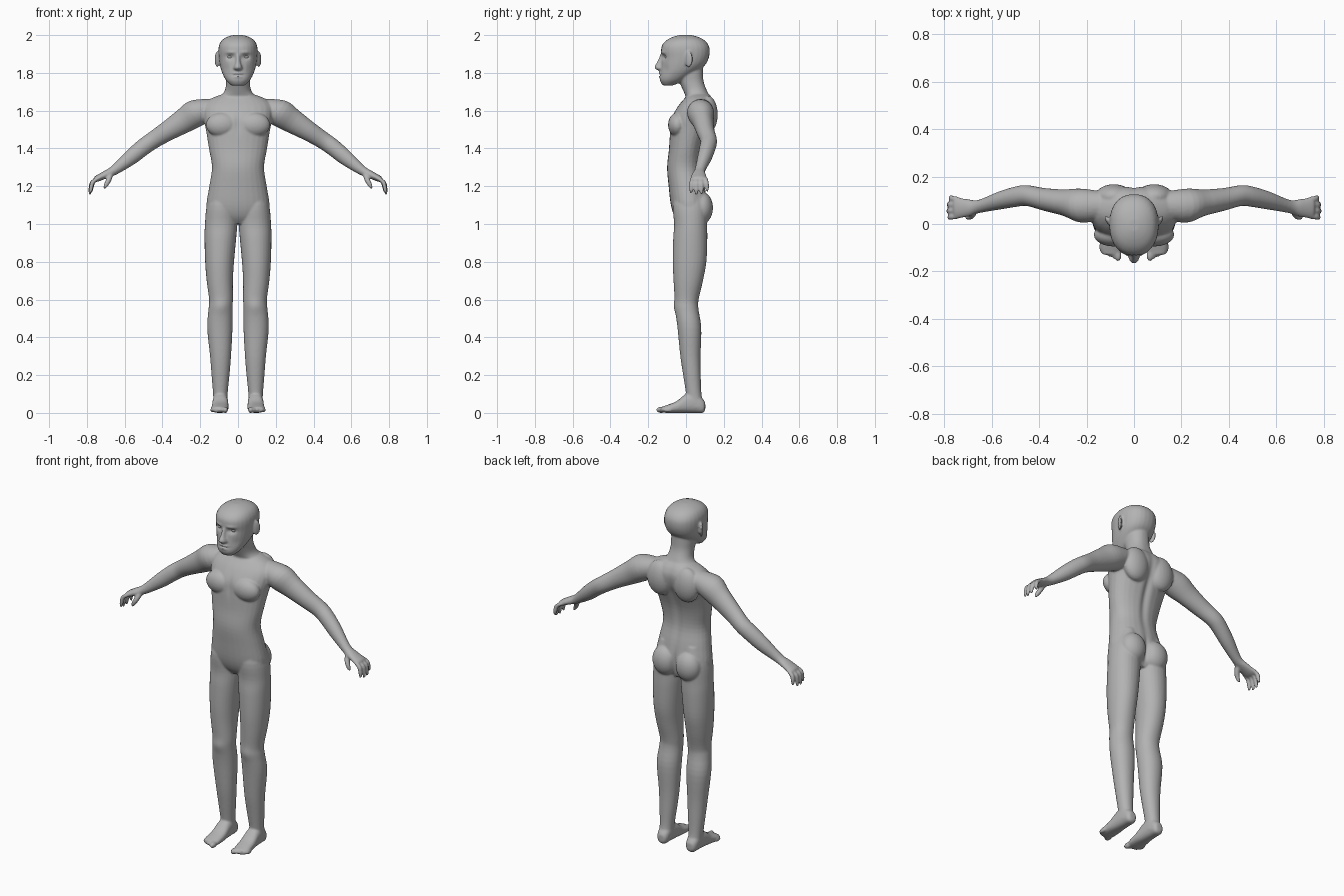
import bpy, bmesh, math
from mathutils import Vector, Matrix

skin = bpy.data.materials.new("neutral grey")
skin.diffuse_color = (0.45, 0.45, 0.45, 1)
bm = bmesh.new()
SIDES = 28


def spline(p, t):
    """Catmull-Rom through a list of vectors; t counts in list steps."""
    i = min(int(t), len(p) - 2)
    f = t - i
    a, b, c, d = p[max(i - 1, 0)], p[i], p[i + 1], p[min(i + 2, len(p) - 1)]
    return 0.5 * (2 * b + (c - a) * f + (2 * a - 5 * b + 4 * c - d) * f * f
                  + (3 * b - a - 3 * c + d) * f ** 3)


def loft(rings, mirror, power=2.2, sub=4):
    """Skin rounded rings given as (centre, half axis u, half axis v)."""
    cs, us, vs = zip(*rings)
    for s in ((1, -1) if mirror else (1,)):
        loops = []
        for k in range((len(rings) - 1) * sub + 1):
            c, u, v = (spline(q, k / sub) for q in (cs, us, vs))
            loop = []
            for j in range(SIDES):
                a = 2 * math.pi * j / SIDES
                ca, sa = math.cos(a), math.sin(a)
                p = (c + u * math.copysign(abs(ca) ** (2 / power), ca)
                     + v * math.copysign(abs(sa) ** (2 / power), sa))
                loop.append(bm.verts.new((p.x * s, p.y, p.z)))
            loops.append(loop)
        for a, b in zip(loops, loops[1:]):
            for j in range(SIDES):
                n = (j + 1) % SIDES
                bm.faces.new((a[j], a[n], b[n], b[j]))
        bm.faces.new(loops[0])
        bm.faces.new(loops[-1])


def column(rows, mirror=False, axis="z", power=2.2):
    """Rows: position on axis, x from/to, other axis from/to."""
    rings = []
    for t, x0, x1, q0, q1 in rows:
        x, q, hx, hq = (x0 + x1) / 2, (q0 + q1) / 2, (x1 - x0) / 2, (q1 - q0) / 2
        if axis == "z":
            rings.append((Vector((x, q, t)), Vector((hx, 0, 0)), Vector((0, hq, 0))))
        else:
            rings.append((Vector((x, t, q)), Vector((hx, 0, 0)), Vector((0, 0, hq))))
    loft(rings, mirror, power)


def limb(rows):
    """Rows: x, y, z, half depth in y, half thickness across; mirrored."""
    d = (Vector(rows[-1][:3]) - Vector(rows[0][:3])).normalized()
    y = Vector((0, 1, 0))
    u = (y - d * y.dot(d)).normalized()
    v = d.cross(u)
    loft([(Vector(r[:3]), u * r[3], v * r[4]) for r in rows], True, 2.0)


def ball(target, x, y, z, rx, ry, rz, tilt=0):
    for s in ((1, -1) if x else (1,)):
        m = (Matrix.Translation((x * s, y, z)) @ Matrix.Rotation(tilt * s, 4, "Z")
             @ Matrix.Diagonal((rx, ry, rz, 1)))
        bmesh.ops.create_uvsphere(target, u_segments=24, v_segments=16, radius=1, matrix=m)


def finish(name, mesh_bm):
    bmesh.ops.recalc_face_normals(mesh_bm, faces=mesh_bm.faces)
    me = bpy.data.meshes.new(name)
    mesh_bm.to_mesh(me)
    mesh_bm.free()
    me.materials.append(skin)
    ob = bpy.data.objects.new(name, me)
    bpy.context.collection.objects.link(ob)
    return ob


# torso
column([(z, -w, w, a, b) for z, w, a, b in (
    (1.00, .09, -.03, .08), (1.04, .15, -.06, .10), (1.10, .167, -.08, .115),
    (1.20, .152, -.092, .10), (1.30, .138, -.10, .08), (1.40, .154, -.09, .09),
    (1.50, .170, -.085, .125), (1.56, .182, -.078, .15), (1.62, .185, -.045, .158),
    (1.66, .15, -.012, .145), (1.685, .09, .01, .125))])
ball(bm, .075, .083, 1.085, .075, .06, .085)     # buttocks
ball(bm, .085, -.045, 1.525, .085, .05, .065)    # chest
ball(bm, .085, .115, 1.58, .08, .053, .10)       # shoulder blades

# neck
column([(z, -w, w, a, b) for z, w, a, b in (
    (1.62, .15, .02, .14), (1.66, .115, .005, .135), (1.70, .073, -.012, .115),
    (1.75, .063, -.035, .095), (1.80, .065, -.06, .09), (1.86, .06, -.05, .09))])

# head, nose, lips and ears
column([(z, -w, w, a, b) for z, w, a, b in (
    (1.733, .035, -.122, -.07), (1.76, .063, -.138, -.01), (1.80, .084, -.136, .05),
    (1.84, .096, -.132, .10), (1.88, .102, -.129, .121), (1.92, .104, -.132, .126),
    (1.95, .099, -.125, .118), (1.975, .083, -.10, .095), (1.992, .054, -.065, .06),
    (2.001, .02, -.03, .02))], power=2.25)
column([(1.812, -.013, .013, -.146, -.10), (1.822, -.024, .024, -.163, -.10),
        (1.835, -.021, .021, -.166, -.10), (1.86, -.013, .013, -.152, -.10),
        (1.90, -.013, .013, -.135, -.10)])
ball(bm, 0, -.130, 1.797, .030, .015, .008)
ball(bm, 0, -.130, 1.780, .027, .014, .008)
ball(bm, .110, .014, 1.872, .009, .024, .043, -.5)

# legs and feet
column([
    (.03, .055, .13, .005, .095), (.10, .055, .132, 0, .082), (.20, .045, .14, -.015, .078),
    (.30, .037, .148, -.03, .077), (.45, .029, .163, -.045, .081), (.55, .029, .156, -.058, .066),
    (.60, .027, .153, -.06, .067), (.70, .027, .166, -.066, .09), (.80, .021, .174, -.07, .108),
    (.92, .010, .177, -.068, .113), (1.0, .004, .175, -.063, .112), (1.10, .008, .165, -.07, .112),
    (1.20, .03, .13, -.05, .09)], True, power=2.1)
column([
    (.102, .075, .11, .015, .055), (.088, .062, .124, 0, .075), (.05, .055, .131, 0, .11),
    (0, .052, .135, 0, .10), (-.05, .05, .139, 0, .062), (-.10, .052, .142, 0, .042),
    (-.13, .06, .132, .003, .032)], True, "y", 2.4)
for i in range(5):                                # toes
    r = .014 if i == 0 else .0095
    ball(bm, .067 + .0175 * i, -.132 + .009 * i, .016, r, .026, r + .003)

# arms and palms
limb([(.10, .08, 1.625, .05, .045), (.215, .077, 1.59, .072, .073), (.295, .09, 1.541, .056, .064),
      (.38, .104, 1.488, .048, .052), (.452, .12, 1.442, .044, .046), (.50, .115, 1.408, .043, .045),
      (.568, .099, 1.353, .038, .041), (.655, .074, 1.285, .028, .026), (.70, .068, 1.262, .037, .021),
      (.75, .068, 1.238, .044, .016), (.758, .068, 1.232, .036, .010)])
# fingers and thumb
for y0, y1, reach in ((.034, .026, .9), (.057, .054, 1), (.080, .083, .97), (.102, .113, .8)):
    q = y1 - y0
    limb([(.738, y0, 1.244, .011, .011), (.738 + .034 * reach, y0 + q / 2, 1.244 - .024 * reach, .012, .012),
          (.738 + .044 * reach, y0 + q * .8, 1.244 - .058 * reach, .011, .011),
          (.738 + .047 * reach, y1, 1.244 - .088 * reach, .007, .007)])
limb([(.672, .06, 1.268, .016, .014), (.684, .038, 1.234, .015, .014),
      (.698, .028, 1.208, .012, .012), (.708, .028, 1.188, .007, .007)])

# fuse everything into one smooth skin
raw = finish("body", bm)
rm = raw.modifiers.new("fuse", "REMESH")
rm.mode = "VOXEL"
rm.voxel_size = .0055
sm = raw.modifiers.new("soften", "SMOOTH")
sm.factor, sm.iterations = .5, 5
fused = bpy.data.meshes.new_from_object(raw.evaluated_get(bpy.context.evaluated_depsgraph_get()))
raw.modifiers.clear()
raw.data = fused
fused.materials.clear()
fused.materials.append(skin)

# sculpted hollows and ridges: centre, radii, push along y
DENTS = (
    (.042, -.125, 1.884, .022, .03, .014, .013),   # eye sockets
    (.040, -.125, 1.908, .028, .03, .008, -.005),  # brows
    (0, -.14, 1.788, .028, .03, .004, .007),       # mouth line
    (.062, -.10, 1.815, .02, .04, .025, .005),     # cheeks
    (0, .14, 1.42, .02, .09, .20, -.014),          # spine
    (0, .13, 1.08, .014, .06, .07, -.015),         # seat cleft
    (0, -.09, 1.54, .015, .05, .06, .006),         # breastbone
    (.09, -.05, .565, .035, .03, .035, -.006))     # kneecaps
for v in fused.vertices:
    x, y, z = abs(v.co.x), v.co.y, v.co.z
    for cx, cy, cz, rx, ry, rz, push in DENTS:
        e = ((x - cx) / rx) ** 2 + ((y - cy) / ry) ** 2 + ((z - cz) / rz) ** 2
        if e < 8:
            v.co.y += push * math.exp(-e)
    v.co.z = max(v.co.z, 0)

# eyeballs
eb = bmesh.new()
ball(eb, .042, -.099, 1.884, .016, .014, .010)
eyes = finish("eyes", eb)

for ob in (raw, eyes):
    for p in ob.data.polygons:
        p.use_smooth = True
        p.material_index = 0
